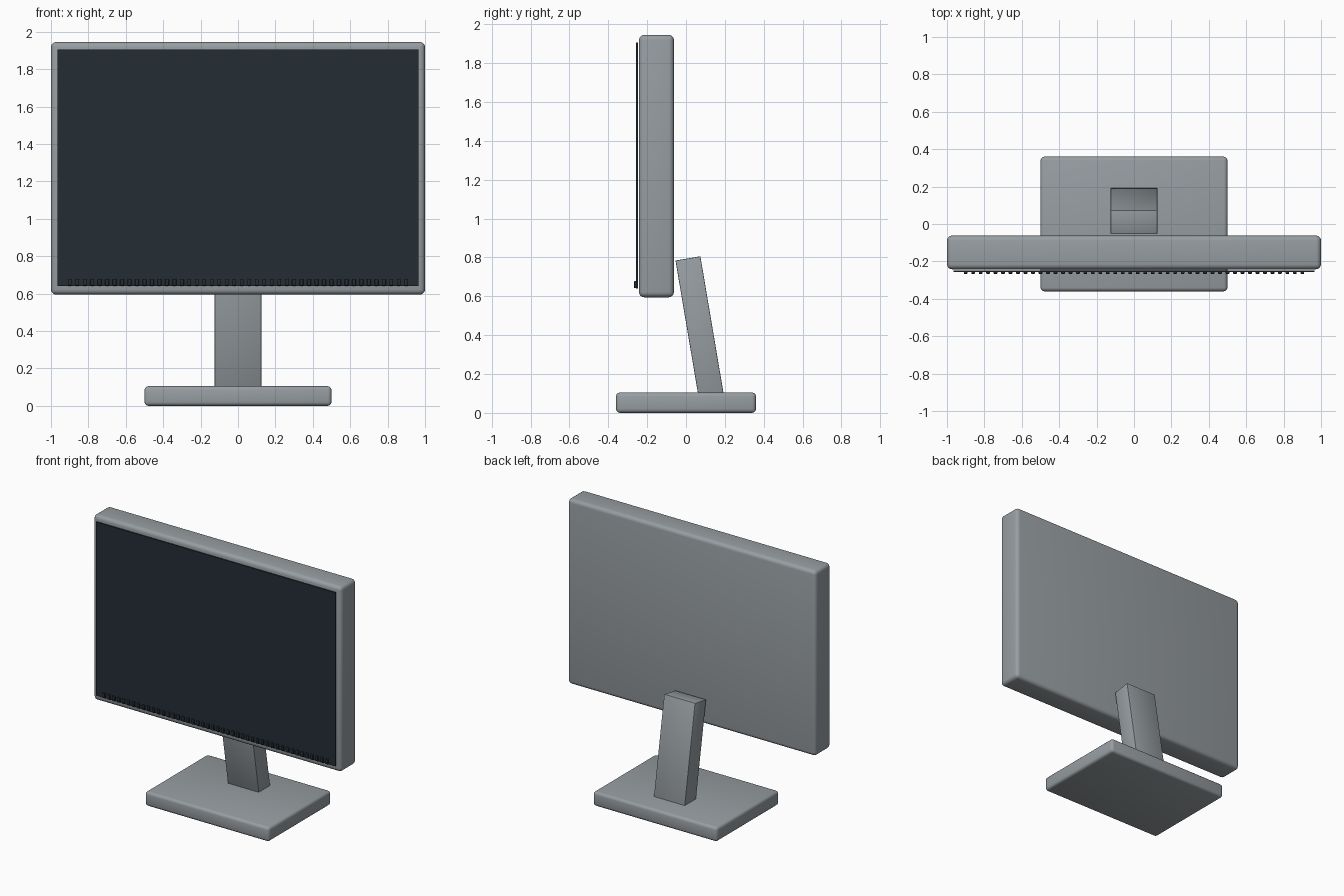
import bpy
import math

cube = bpy.data.objects.get("Cube")
if cube:
    bpy.data.objects.remove(cube, do_unlink=True)


def make_material(name, colour):
    mat = bpy.data.materials.new(name)
    mat.use_nodes = True
    mat.diffuse_color = (*colour, 1)
    mat.node_tree.nodes["Principled BSDF"].inputs["Base Color"].default_value = (*colour, 1)
    return mat


grey = make_material("grey plastic", (0.31, 0.34, 0.36))
dark = make_material("dark glass", (0.017, 0.026, 0.036))


def box(name, centre, size, mat, bevel=0.0, segments=3, tilt=0.0):
    bpy.ops.mesh.primitive_cube_add(size=1, location=centre)
    obj = bpy.context.object
    obj.name = name
    obj.scale = size
    bpy.ops.object.transform_apply(location=False, rotation=False, scale=True)
    obj.rotation_euler.x = tilt
    obj.data.materials.append(mat)
    if bevel:
        mod = obj.modifiers.new("rounded edges", "BEVEL")
        mod.width = bevel
        mod.segments = segments
        bpy.ops.object.modifier_apply(modifier=mod.name)
        bpy.ops.object.shade_smooth_by_angle(angle=math.radians(35))
    return obj


# Stand: flat base and leaning arm
box("base", (0, 0, 0.0525), (1.0, 0.72, 0.105), grey, 0.02)
box("stand_arm", (0, 0.07, 0.44), (0.25, 0.13, 0.72), grey, 0.004, 2, math.radians(9.6))

# Display: housing with a thin panel just ahead of it
box("housing", (0, -0.152, 1.27), (2.0, 0.18, 1.35), grey, 0.027, 4)
box("screen", (0, -0.252, 1.273), (1.93, 0.009, 1.266), dark)

# Row of small tabs along the lower edge of the screen
tab = box("tab", (-0.9, -0.258, 0.66), (0.02, 0.018, 0.037), dark, 0.004, 2)
row = tab.modifiers.new("row", "ARRAY")
row.count = 46
row.use_relative_offset = False
row.use_constant_offset = True
row.constant_offset_displace = (0.04, 0, 0)
tab.name = "screen_tabs"
